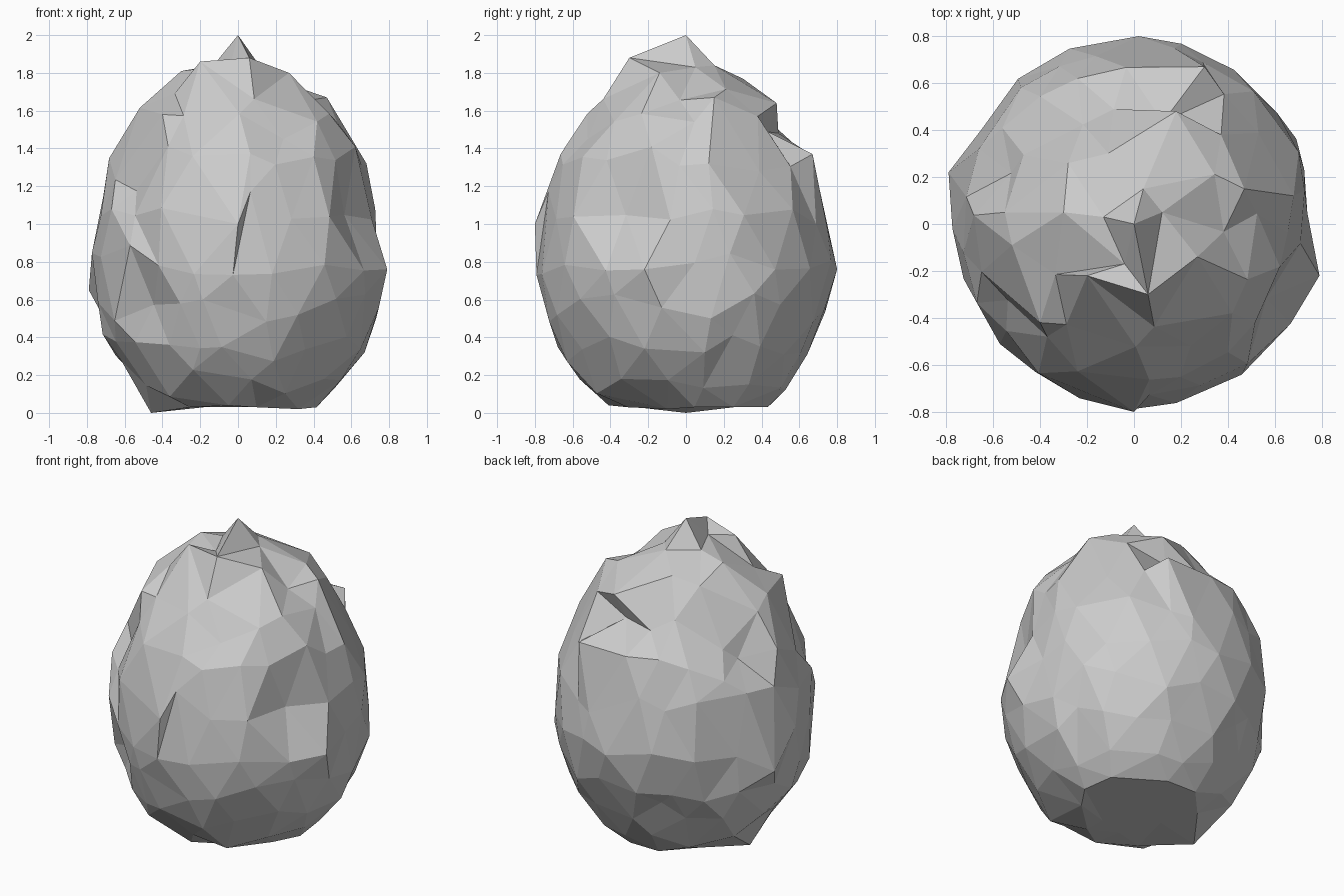
import bpy, bmesh, random, math
from mathutils import Vector

random.seed(21)
AXIS = Vector((0, 0, 0.9))

# dents: centre x, y, z and depth
DENTS = [
    (-0.50, -0.42, 1.18, 0.15), (0.46, -0.36, 1.15, 0.15), (-0.48, -0.55, 0.55, 0.12),
    (0.74, -0.05, 0.88, 0.10), (0.27, 0.03, 1.72, 0.10), (0.12, 0.52, 1.52, 0.15),
    (-0.20, 0.48, 1.50, 0.13), (-0.55, 0.25, 1.40, 0.13), (0.48, 0.36, 1.38, 0.13),
    (-0.30, 0.62, 0.32, 0.10), (-0.60, -0.30, 0.28, 0.08), (0.62, -0.30, 1.00, 0.11),
    (0.05, -0.52, 1.45, 0.05),
]
# jagged tips: the closest point of the rock is pulled here
TIPS = [
    (0, 0, 2.0), (-0.13, 0.03, 1.84), (0.12, 0.05, 1.83), (-0.04, -0.17, 1.84),
    (0.06, -0.30, 1.88), (-0.20, -0.22, 1.86), (0.04, 0.15, 1.84), (-0.30, 0.05, 1.81),
    (0.27, -0.14, 1.80), (0.47, 0.15, 1.67), (0.18, 0.48, 1.64), (0.30, 0.67, 1.37),
    (0.68, 0.12, 1.32), (0.79, -0.22, 0.76), (0.02, 0.80, 0.76), (0.0, -0.80, 1.0),
    (-0.79, 0.22, 0.65), (-0.46, 0.0, 0.0), (0.32, -0.10, 0.02), (0.10, 0.43, 0.03),
    (-0.05, -0.41, 0.04), (-0.24, 0.62, 1.38), (-0.40, -0.42, 1.58), (0.24, -0.52, 1.45),
    (-0.42, -0.63, 0.78), (0.67, 0.10, 0.32), (-0.55, 0.05, 1.56),
]

# Egg-shaped rock body from a faceted sphere
bm = bmesh.new()
bmesh.ops.create_icosphere(bm, subdivisions=3, radius=1.0)
for v in bm.verts:
    n = v.co.normalized()
    n = (n + Vector([random.uniform(-0.085, 0.085) for _ in range(3)])).normalized()
    z = 0.80 + n.z * (1.08 if n.z > 0 else 0.93)
    p = Vector((n.x * 0.785, n.y * 0.785, z))
    # uneven surface, roughest near the top
    rough = 0.065 if z > 1.0 else 0.045
    p = AXIS + (p - AXIS) * (1.015 - random.uniform(0, rough))
    for x, y, zc, depth in DENTS:
        d = (p - Vector((x, y, zc))).length
        p -= (p - AXIS).normalized() * depth * math.exp(-(d / 0.13) ** 2)
    # flattened underside
    p.z = max(p.z, 0.03)
    v.co = p

used = set()
for tip in TIPS:
    t = Vector(tip)
    near = min((v for v in bm.verts if v not in used), key=lambda v: (v.co - t).length)
    near.co = t
    used.add(near)

mesh = bpy.data.meshes.new("rock_egg")
bm.to_mesh(mesh)
bm.free()
rock = bpy.data.objects.new("rock_egg", mesh)
bpy.context.collection.objects.link(rock)
